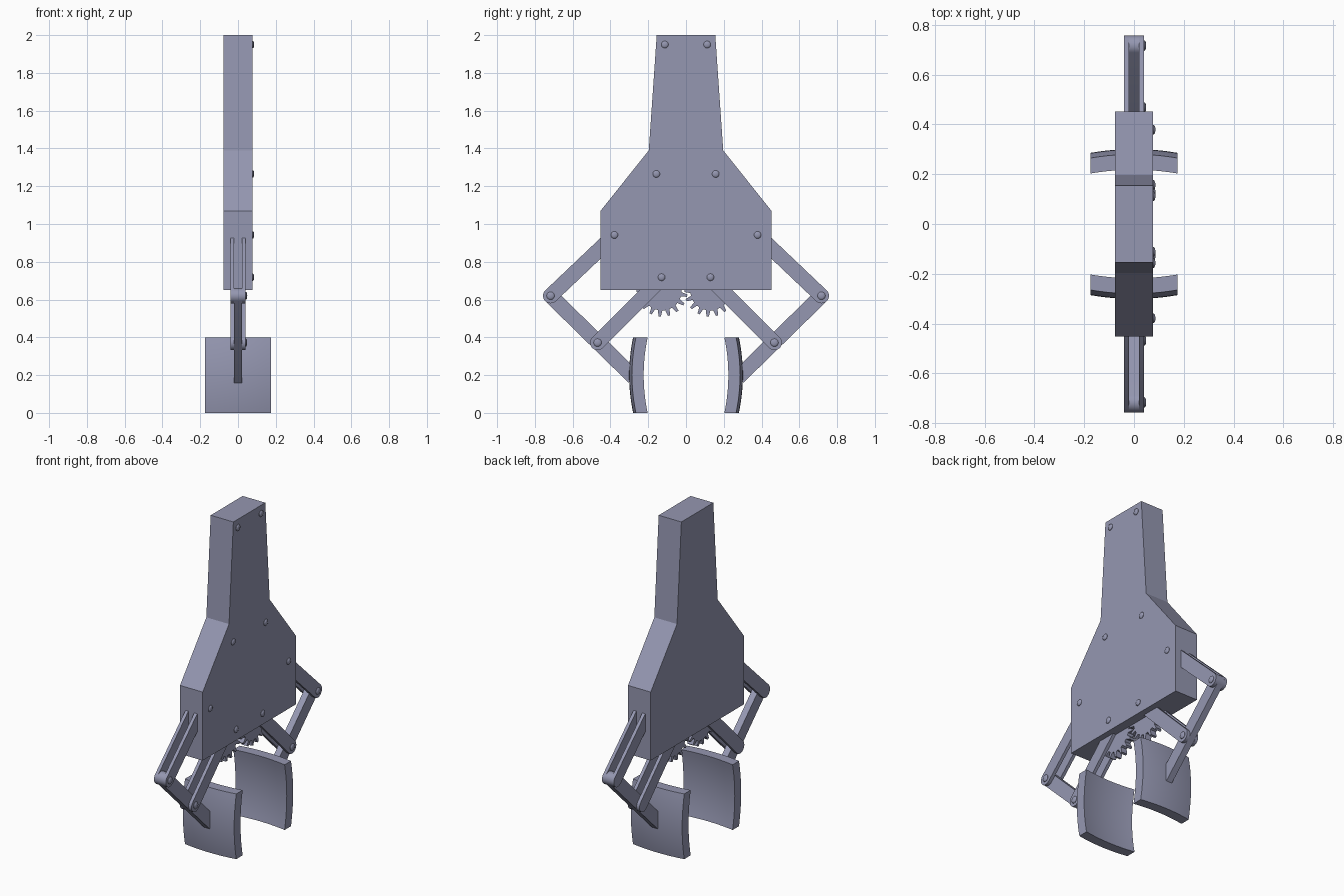
import bpy, bmesh, math
from math import sin, cos, pi

if "Cube" in bpy.data.objects:
    bpy.data.objects.remove(bpy.data.objects["Cube"])

mat = bpy.data.materials.new("blue grey metal")
mat.diffuse_color = (0.30, 0.31, 0.44, 1)
mat.use_nodes = True
mat.node_tree.nodes["Principled BSDF"].inputs["Base Color"].default_value = mat.diffuse_color


def finish(name, bm, smooth=True):
    bmesh.ops.recalc_face_normals(bm, faces=bm.faces[:])
    me = bpy.data.meshes.new(name)
    bm.to_mesh(me)
    bm.free()
    me.materials.append(mat)
    ob = bpy.data.objects.new(name, me)
    bpy.context.collection.objects.link(ob)
    if smooth:
        bpy.ops.object.select_all(action='DESELECT')
        ob.select_set(True)
        bpy.context.view_layer.objects.active = ob
        bpy.ops.object.shade_smooth_by_angle(angle=math.radians(35))
    return ob


def prism(name, pts, slabs, smooth=True):
    """Extrude a (y, z) outline along x, once for each (x0, x1) slab."""
    bm = bmesh.new()
    for x0, x1 in slabs:
        a = [bm.verts.new((x0, y, z)) for y, z in pts]
        b = [bm.verts.new((x1, y, z)) for y, z in pts]
        bm.faces.new(a)
        bm.faces.new(b[::-1])
        n = len(pts)
        for i in range(n):
            j = (i + 1) % n
            bm.faces.new((a[i], a[j], b[j], b[i]))
    return finish(name, bm, smooth)


def bar(p, q, r, square_end=False):
    """Outline of a link bar with a round end at p and a round or square end at q."""
    ang = math.atan2(q[1] - p[1], q[0] - p[0])
    steps = 12
    pts = [(p[0] + r * cos(ang + pi / 2 + pi * i / steps),
            p[1] + r * sin(ang + pi / 2 + pi * i / steps)) for i in range(steps + 1)]
    n = 1 if square_end else steps
    pts += [(q[0] + r * cos(ang - pi / 2 + pi * i / n),
             q[1] + r * sin(ang - pi / 2 + pi * i / n)) for i in range(n + 1)]
    return pts


def bolt(name, x, y, z, r=0.02, h=0.009):
    """Domed bolt head facing +x."""
    bm = bmesh.new()
    rings = []
    for rr, hh in ((1, -0.3), (1, 0.25), (0.85, 0.65), (0.5, 0.92)):
        rings.append([bm.verts.new((x + h * hh, y + r * rr * cos(2 * pi * i / 20),
                                    z + r * rr * sin(2 * pi * i / 20))) for i in range(20)])
    for a, b in zip(rings, rings[1:]):
        for i in range(20):
            j = (i + 1) % 20
            bm.faces.new((a[i], a[j], b[j], b[i]))
    bm.faces.new(rings[0])
    top = bm.verts.new((x + h, y, z))
    for i in range(20):
        bm.faces.new((rings[-1][i], rings[-1][(i + 1) % 20], top))
    finish(name, bm)


def gear(cy, cz, phase, teeth=17, root=0.104, tip=0.136):
    """Outline with trapezoid teeth."""
    pts = []
    for t in range(teeth):
        for off, rad in ((-0.30, root), (-0.13, tip), (0.13, tip), (0.30, root)):
            a = phase + 2 * pi * (t + off) / teeth
            pts.append((cy + rad * cos(a), cz + rad * sin(a)))
    return pts


def pad(name, s):
    """Gripper pad: a thick plate bulging outwards in both directions."""
    bm = bmesh.new()
    n = 16
    layers = []
    for depth in (0, 0.062):
        grid = []
        for i in range(n + 1):
            u = 2 * i / n - 1
            grid.append([])
            for j in range(n + 1):
                v = 2 * j / n - 1
                y = 0.301 - 0.015 * u * u - 0.021 * v * v - depth
                grid[-1].append(bm.verts.new((0.174 * u, s * y, 0.2 + 0.2 * v)))
        for i in range(n):
            for j in range(n):
                bm.faces.new((grid[i][j], grid[i + 1][j], grid[i + 1][j + 1], grid[i][j + 1]))
        layers.append(grid)
    bmesh.ops.bridge_loops(bm, edges=[e for e in bm.edges if e.is_boundary])
    finish(name, bm)


# Housing
half = [(0.452, 0.65), (0.452, 1.07), (0.197, 1.39), (0.155, 2.0)]
prism("housing", half + [(-y, z) for y, z in half[::-1]], [(-0.077, 0.077)], False)

# Both sides: links, gears, pads and bolts
plates = [(-0.04, -0.02), (0.02, 0.04)]
core = [(-0.02, 0.02)]
for s, side in ((1, "back"), (-1, "front")):
    elbow, knee = (s * 0.717, 0.62), (s * 0.468, 0.372)
    prism(side + "_outer_link", bar(elbow, (s * 0.378, 0.942), 0.04), plates)
    prism(side + "_inner_link", bar(knee, (s * 0.128, 0.712), 0.04), plates)
    prism(side + "_finger", bar(elbow, (s * 0.276, 0.188), 0.04, True), core)
    phase = pi if s > 0 else pi / 17
    prism(side + "_gear", gear(s * 0.127, 0.646, phase), core, False)
    pad(side + "_grip_pad", s)
    for y, z in ((0.112, 1.95), (0.157, 1.265), (0.379, 0.942), (0.129, 0.718)):
        bolt(side + "_housing_bolt", 0.077, s * y, z, 0.019)
    for y, z in (elbow, knee):
        bolt(side + "_link_bolt", 0.04, y, z, 0.021)
